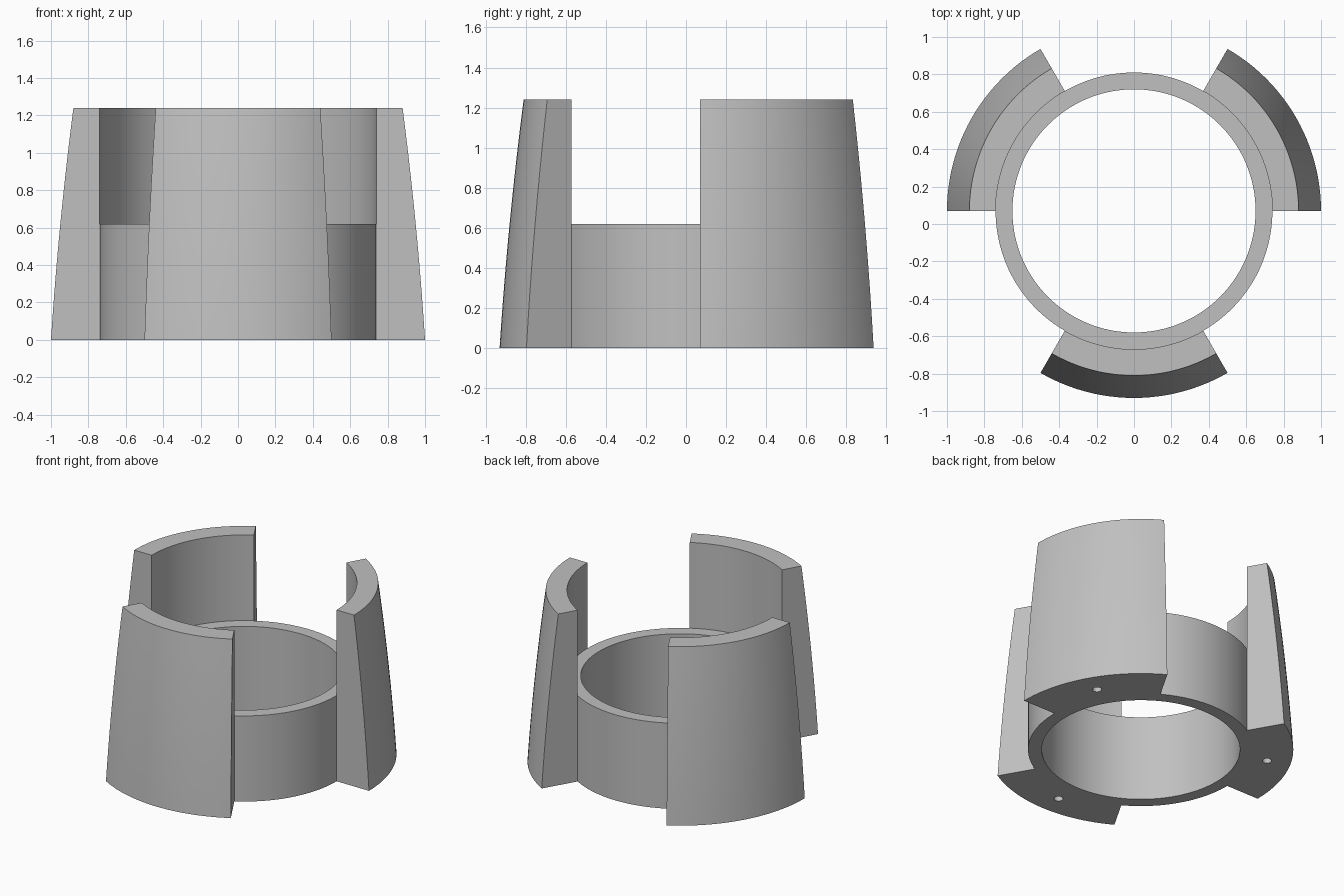
import bpy, bmesh, math
from mathutils import Vector, Matrix

cube = bpy.data.objects.get("Cube")
if cube:
    bpy.data.objects.remove(cube, do_unlink=True)

CENTRE_Y = 0.07
R_IN, R_RING, R_BASE, R_TOP = 0.65, 0.74, 1.0, 0.88
RING_H, HEIGHT = 0.62, 1.24
BULGE = 0.01
HOLE_R, HOLE_RADIUS_POS, HOLE_DEPTH = 0.03, 0.84, 0.4

grey = bpy.data.materials.new("plain_grey")
grey.use_nodes = True
colour = (0.53, 0.53, 0.53, 1)
grey.diffuse_color = colour
grey.node_tree.nodes["Principled BSDF"].inputs["Base Color"].default_value = colour


def revolve(name, profile, start, sweep, steps):
    """Sweep a closed (radius, height) profile around the vertical axis."""
    full = sweep >= 360
    bm = bmesh.new()
    rows = []
    for i in range(steps if full else steps + 1):
        a = math.radians(start + sweep * i / steps)
        rows.append([bm.verts.new((r * math.cos(a), CENTRE_Y + r * math.sin(a), z))
                     for r, z in profile])
    n = len(profile)
    for i in range(steps):
        a, b = rows[i], rows[(i + 1) % len(rows)]
        for j in range(n):
            k = (j + 1) % n
            bm.faces.new((a[j], b[j], b[k], a[k]))
    if not full:
        bm.faces.new(rows[0])
        bm.faces.new(rows[-1])
    bmesh.ops.recalc_face_normals(bm, faces=bm.faces)
    mesh = bpy.data.meshes.new(name)
    bm.to_mesh(mesh)
    bm.free()
    mesh.materials.append(grey)
    obj = bpy.data.objects.new(name, mesh)
    bpy.context.collection.objects.link(obj)
    return obj


def activate(obj):
    bpy.ops.object.select_all(action='DESELECT')
    obj.select_set(True)
    bpy.context.view_layer.objects.active = obj


def drill(obj, angle):
    """Cut a blind round hole into the underside of a wall."""
    a = math.radians(angle)
    spot = Vector((HOLE_RADIUS_POS * math.cos(a),
                   CENTRE_Y + HOLE_RADIUS_POS * math.sin(a), 0))
    bm = bmesh.new()
    bmesh.ops.create_cone(bm, cap_ends=True, segments=24, radius1=HOLE_R, radius2=HOLE_R,
                          depth=2 * HOLE_DEPTH, matrix=Matrix.Translation(spot))
    mesh = bpy.data.meshes.new("hole_cutter")
    bm.to_mesh(mesh)
    bm.free()
    mesh.materials.append(grey)
    cutter = bpy.data.objects.new("hole_cutter", mesh)
    cutter.hide_render = True
    bpy.context.collection.objects.link(cutter)
    mod = obj.modifiers.new("hole", 'BOOLEAN')
    mod.operation, mod.solver, mod.object = 'DIFFERENCE', 'EXACT', cutter
    activate(obj)
    bpy.ops.object.modifier_apply(modifier=mod.name)
    bpy.data.objects.remove(cutter, do_unlink=True)


# Low central ring
parts = [revolve("ring", [(R_IN, 0), (R_RING, 0), (R_RING, RING_H), (R_IN, RING_H)],
                 0, 360, 144)]

# Three tall walls with a gently bowed, inward-leaning outer face
outer = []
for i in range(11):
    t = i / 10
    outer.append((R_BASE + (R_TOP - R_BASE) * t + 4 * BULGE * t * (1 - t), HEIGHT * t))
wall_profile = [(R_RING, 0)] + outer + [(R_RING, HEIGHT)]
for name, start in (("left_wall", 0), ("right_wall", 120), ("front_wall", 240)):
    wall = revolve(name, wall_profile, start, 60, 24)
    drill(wall, start + 30)
    parts.append(wall)

# Smooth curved faces, crisp corners
for part in parts:
    activate(part)
    bpy.ops.object.shade_smooth_by_angle(angle=math.radians(30))
